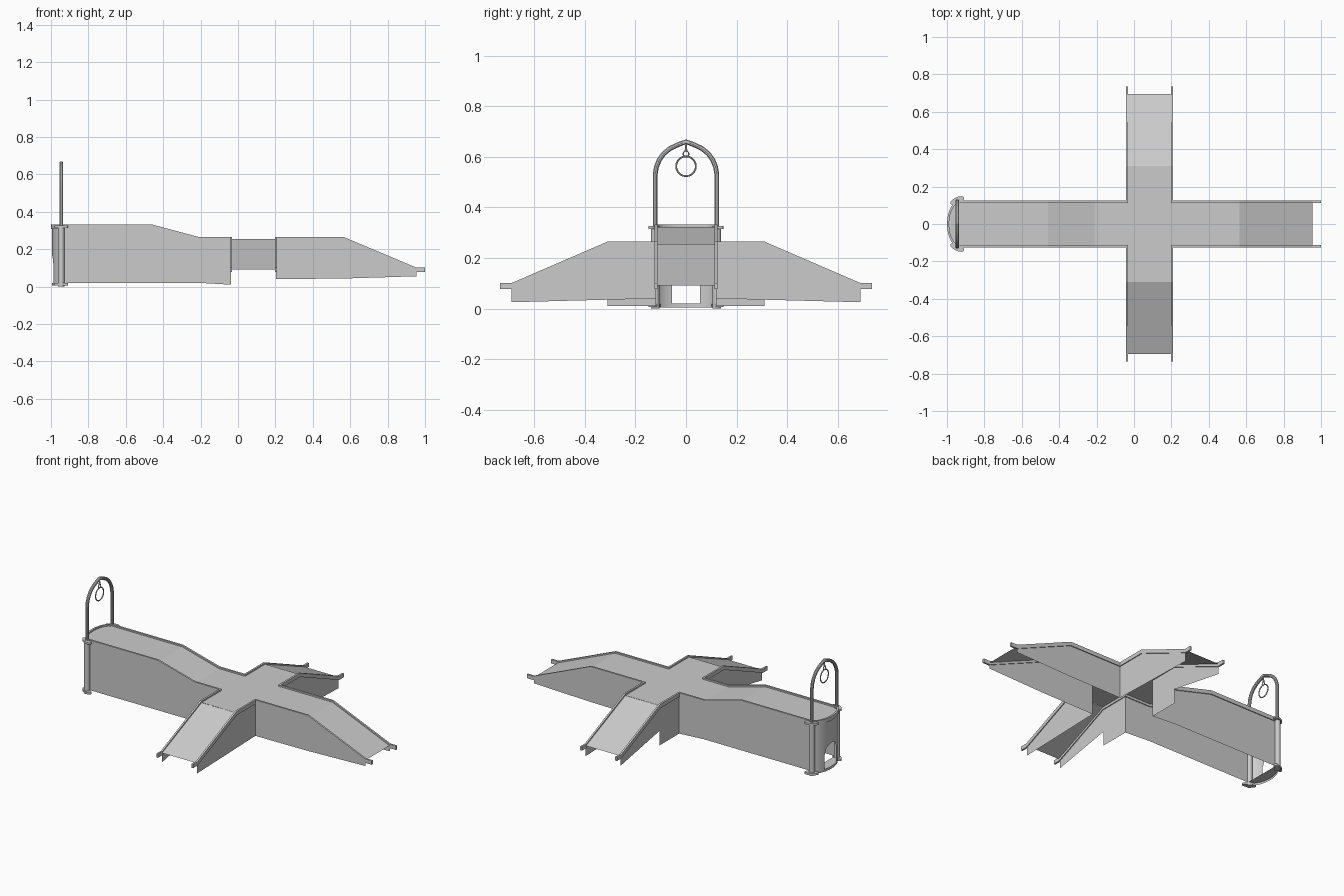
import bpy, bmesh, math
from mathutils import Vector

if "Cube" in bpy.data.objects:
    bpy.data.objects.remove(bpy.data.objects["Cube"])

W = 0.119                      # half width of every arm
XL, XR = -0.037, 0.202         # sides of the cross arm
CX, RX = -0.93, 0.064          # rounded end: ellipse centre and depth
X_PROFILE = [(-2, .332), (-.46, .332), (-.21, .265), (.565, .265), (.955, .101), (2, .101)]
Y_PROFILE = [(0, .265), (.31, .265), (.69, .101), (2, .101)]


def interp(prof, t):
    for (a, za), (b, zb) in zip(prof, prof[1:]):
        if t <= b:
            return za + (zb - za) * (t - a) / (b - a)
    return prof[-1][1]


def top(x, y):
    return interp(Y_PROFILE, abs(y)) if abs(y) > W + .001 else interp(X_PROFILE, x)


def make(name, polys):
    bm = bmesh.new()
    for p in polys:
        bm.faces.new([bm.verts.new(v) for v in p])
    bmesh.ops.remove_doubles(bm, verts=bm.verts, dist=1e-5)
    me = bpy.data.meshes.new(name)
    bm.to_mesh(me)
    bm.free()
    ob = bpy.data.objects.new(name, me)
    bpy.context.collection.objects.link(ob)
    return ob


def finish(name):
    ob = bpy.context.object
    ob.name = name
    bpy.ops.object.shade_smooth_by_angle()
    return ob


# Mitred rectangular rail swept along a plan path
def rail(name, path, half=.0055, height=.024):
    rings = []
    for i, p in enumerate(path):
        a = Vector(path[max(i, 1) - 1])
        b = Vector(path[max(i, 1)])
        c = Vector(path[min(i + 1, len(path) - 1)])
        d1 = (b - a).normalized()
        d2 = (c - b).normalized() if (c - b).length > 1e-6 and i > 0 else d1
        t = (d1 + d2).normalized()
        n = Vector((-t.y, t.x)) * half / max(t.dot(d1), .3)
        z = top(*p)
        o, q = Vector(p) + n, Vector(p) - n
        rings.append([(o.x, o.y, z - height), (o.x, o.y, z), (q.x, q.y, z), (q.x, q.y, z - height)])
    polys = [rings[0], rings[-1][::-1]]
    for r, s in zip(rings, rings[1:]):
        polys += [[r[k], s[k], s[(k + 1) % 4], r[(k + 1) % 4]] for k in range(4)]
    ob = make(name, polys)
    bm = bmesh.new()
    bm.from_mesh(ob.data)
    bmesh.ops.recalc_face_normals(bm, faces=bm.faces)
    bm.to_mesh(ob.data)
    bm.free()


def wall(path, bottoms):
    out = []
    for (p, q), (a, b) in zip(zip(path, path[1:]), zip(bottoms, bottoms[1:])):
        if p != q:
            out.append([(*p, a), (*q, b), (*q, top(*q) - .01), (*p, top(*p) - .01)])
    return out


N = 32
ellipse = [(CX - RX * math.sin(math.pi * i / N), W * math.cos(math.pi * i / N)) for i in range(N + 1)]

# Rails: one around the long arm, two at the far corners
half = [(XL, .735), (XL, .69), (XL, .31), (XL, W), (-.21, W), (-.46, W)]
rail("rail_long_arm", half + ellipse + [(x, -y) for x, y in reversed(half)])
for s, side in ((1, "back"), (-1, "front")):
    rail("rail_" + side, [(XR, s * y) for y in (.735, .69, .31, W)] + [(x, s * W) for x in (.565, .955, 1.0)])

    # Side walls
    make("corner_wall_" + side, wall(
        [(XR, s * .69), (XR, s * .31), (XR, s * W), (.565, s * W), (.955, s * W)],
        [.025, .035, .04, .043, .055]))
    make("long_wall_" + side, wall(
        [(XL, s * .69), (XL, s * .31), (XL, s * .31), (XL, s * W), (-.21, s * W), (-.46, s * W), (CX, s * W)],
        [.03, .1, .01, .01, .02, .02, .02]))

# Rounded end wall with an arched doorway
D = .056
polys = []
plan = sorted(ellipse + [(CX - RX * math.sqrt(1 - (y / W) ** 2), y) for y in (-D, D)], key=lambda p: p[1])


def arch(y):
    return .11 + math.sqrt(max(D * D - y * y, 0))


for p, q in zip(plan, plan[1:]):
    if abs(p[1] + q[1]) / 2 < D:
        polys.append([(*p, arch(p[1])), (*q, arch(q[1])), (*q, .322), (*p, .322)])
        polys.append([(*p, .005), (*q, .005), (*q, .02), (*p, .02)])
    else:
        polys.append([(*p, .005), (*q, .005), (*q, .322), (*p, .322)])
bpy.context.view_layer.objects.active = make("end_wall", polys)
bpy.context.object.select_set(True)
finish("end_wall")
make("end_floor", [[(x, y, .018) for x, y in ellipse]])

# Deck: lengthwise strip, rounded tip and two side ramps
G = .009
xs = [CX, -.46, -.21, XL, XR, .565, .955]
deck = [[(a, -W, top(a, 0) - G), (b, -W, top(b, 0) - G), (b, W, top(b, 0) - G), (a, W, top(a, 0) - G)]
        for a, b in zip(xs, xs[1:])]
deck.append([(x, y, .332 - G) for x, y in ellipse])
for s in (1, -1):
    for a, b in ((W, .31), (.31, .695)):
        za, zb = top(XL, a + .002) - G, top(XL, b) - G
        deck.append([(XL, s * a, za), (XR, s * a, za), (XR, s * b, zb), (XL, s * b, zb)][::s])
make("deck", deck)

# Pillars with oval collars
PX, PY = -.945, .122
for s, side in ((1, "back"), (-1, "front")):
    bpy.ops.mesh.primitive_cylinder_add(vertices=20, radius=.017, depth=.325, location=(PX, s * PY, .1625))
    finish("pillar_" + side)
    for z, n in ((.012, "foot"), (.32, "collar")):
        bpy.ops.mesh.primitive_cylinder_add(vertices=24, radius=1, depth=1, location=(PX, s * .125, z),
                                            rotation=(0, 0, s * math.radians(25)))
        bpy.context.object.scale = (.04, .018, .012)
        finish(n + "_" + side)

# Pointed hoop
side_pts = [(.122, .32), (.122, .53), (.117, .56), (.106, .588), (.088, .613), (.062, .634), (.032, .648)]
pts = side_pts + [(0, .66)] + [(-y, z) for y, z in reversed(side_pts)]
cu = bpy.data.curves.new("hoop", 'CURVE')
cu.dimensions = '3D'
cu.bevel_depth = .010
cu.bevel_resolution = 3
sp = cu.splines.new('POLY')
sp.points.add(len(pts) - 1)
for p, (y, z) in zip(sp.points, pts):
    p.co = (PX, y, z, 1)
hoop = bpy.data.objects.new("hoop", cu)
bpy.context.collection.objects.link(hoop)
bpy.ops.object.select_all(action='DESELECT')
hoop.select_set(True)
bpy.context.view_layer.objects.active = hoop
bpy.ops.object.convert(target='MESH')
finish("hoop")

# Hanging ring with its link
for name, z, r, t in (("hanging_ring", .563, .039, .0035), ("link", .612, .011, .0025)):
    bpy.ops.mesh.primitive_torus_add(major_radius=r, minor_radius=t, major_segments=40, minor_segments=8,
                                     location=(PX, 0, z), rotation=(0, math.pi / 2, 0))
    finish(name)
bpy.ops.mesh.primitive_cone_add(vertices=10, radius1=.006, radius2=.002, depth=.035, location=(PX, 0, .638))
finish("hook")
